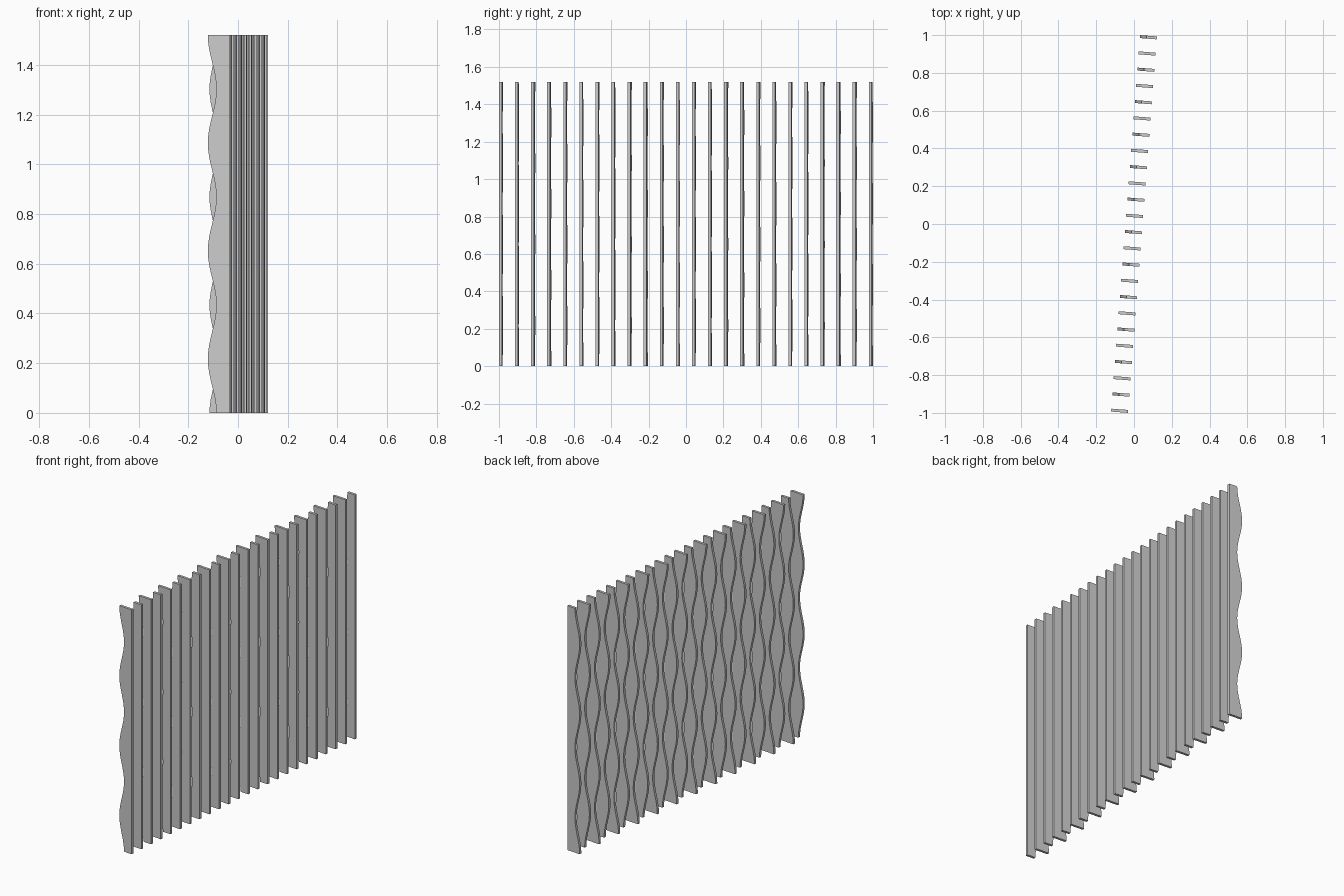
import bpy, bmesh
from math import cos, pi, atan2
from mathutils import Vector

if "Cube" in bpy.data.objects:
    bpy.data.objects.remove(bpy.data.objects["Cube"])

COUNT, HEIGHT, THICK = 24, 1.52, 0.0155
MID, AMP = 0.0727, 0.0172          # mean slat depth and wave amplitude
START = Vector((-0.0312, -0.9922, 0))   # straight edge of first slat
END = Vector((0.1209, 0.9852, 0))       # straight edge of last slat
STEPS = 56                         # 3.5 waves, 16 steps each


def slat_mesh(name, sign):
    """Upright board: straight edge at x=0, wavy edge towards -x."""
    bm = bmesh.new()
    pts = [(0, 0), (0, HEIGHT)]
    for i in range(STEPS, -1, -1):
        t = i / STEPS
        pts.append((-(MID - sign * AMP * cos(7 * pi * t)), HEIGHT * t))
    face = bm.faces.new([bm.verts.new((x, -THICK / 2, z)) for x, z in pts])
    ext = bmesh.ops.extrude_face_region(bm, geom=[face])
    verts = [v for v in ext["geom"] if isinstance(v, bmesh.types.BMVert)]
    bmesh.ops.translate(bm, verts=verts, vec=(0, THICK, 0))
    bmesh.ops.recalc_face_normals(bm, faces=bm.faces)
    me = bpy.data.meshes.new(name)
    bm.to_mesh(me)
    bm.free()
    return me


# Two mirrored wave phases alternate along a slightly turned row
meshes = [slat_mesh("wavy_slat_a", 1), slat_mesh("wavy_slat_b", -1)]
row = END - START
angle = -atan2(row.x, row.y)
for i in range(COUNT):
    ob = bpy.data.objects.new(f"slat_{i + 1:02d}", meshes[i % 2])
    ob.location = START + row * (i / (COUNT - 1))
    ob.rotation_euler.z = angle
    bpy.context.collection.objects.link(ob)
